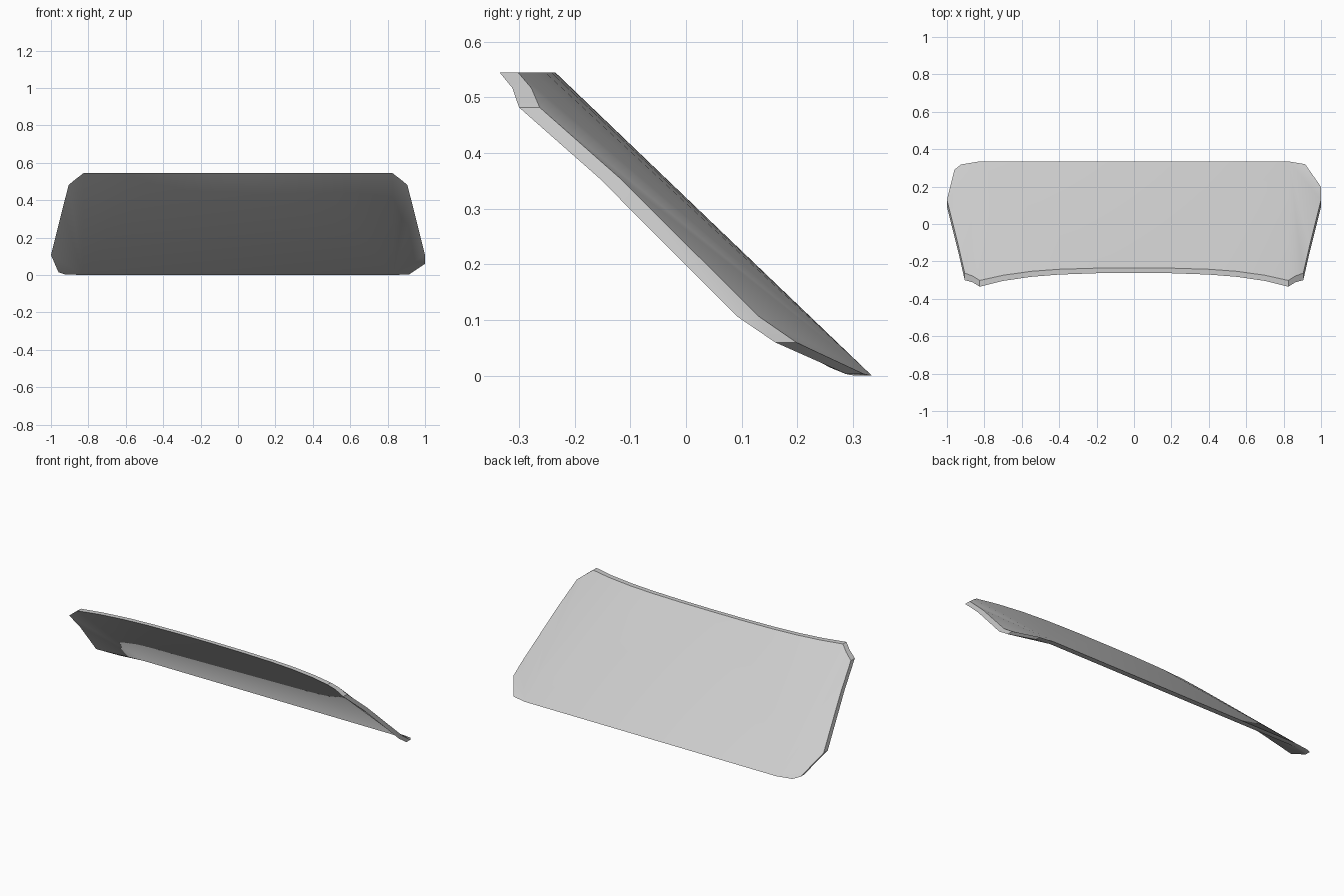
import bpy, bmesh

if "Cube" in bpy.data.objects:
    bpy.data.objects.remove(bpy.data.objects["Cube"])

glass = bpy.data.materials.new("light grey glass")
glass.diffuse_color = (0.6, 0.6, 0.6, 1)
glass.use_nodes = True
glass.node_tree.nodes["Principled BSDF"].inputs["Base Color"].default_value = glass.diffuse_color

# Outline points: x, z, y of the rear (upper) skin, thickness along y
top_half = [(0.2, -0.236), (0.4, -0.242), (0.55, -0.253), (0.7, -0.274)]
corner = [(0.825, 0.545, -0.302, 0.033), (0.862, 0.517, -0.278, 0.034),
          (0.905, 0.482, -0.263, 0.037), (0.938, 0.355, -0.119, 0.037),
          (1.0, 0.107, 0.130, 0.039)]
right_foot = [(1.0, 0.06, 0.198, 0.038), (0.915, 0.003, 0.320, 0.032)]
left_foot = [(0.96, 0.015, 0.290, 0.032), (0.925, 0.003, 0.318, 0.031)]
top = [(x, 0.545, y, 0.026 + 0.006 * x) for x, y in top_half]
base = (0.83, 0.0, 0.334, 0.031)


def flip(points):
    return [(-x, z, y, t) for x, z, y, t in points]


# Windscreen: each skin is a centre panel plus a fan from each bottom corner
right = [base] + (top + corner + right_foot)
left = flip([base] + (top + corner + left_foot))
mid = (0, 0.545, -0.235, 0.026)
points = right + left + [mid]
nr, n = len(right), len(points)

bm = bmesh.new()
rear = [bm.verts.new((x, y, z)) for x, z, y, t in points]
front = [bm.verts.new((x, y - t, z)) for x, z, y, t in points]

tris = [(0, i, i + 1) for i in range(1, nr - 1)]
tris += [(nr, nr + i + 1, nr + i) for i in range(1, nr - 1)]
tris += [(0, n - 1, 1), (nr, nr + 1, n - 1), (0, nr, n - 1)]
for a, b, c in tris:
    bm.faces.new((rear[a], rear[b], rear[c]))
    bm.faces.new((front[c], front[b], front[a]))

# Rim joining the two skins
loop = [0, nr] + list(range(2 * nr - 1, nr, -1)) + [n - 1] + list(range(1, nr))
for a, b in zip(loop, loop[1:] + loop[:1]):
    bm.faces.new((rear[a], rear[b], front[b], front[a]))
bmesh.ops.recalc_face_normals(bm, faces=bm.faces)

mesh = bpy.data.meshes.new("windscreen")
bm.to_mesh(mesh)
bm.free()
mesh.materials.append(glass)
obj = bpy.data.objects.new("windscreen", mesh)
bpy.context.collection.objects.link(obj)
bpy.context.view_layer.objects.active = obj
obj.select_set(True)
bpy.ops.object.shade_smooth_by_angle(angle=0.52)
